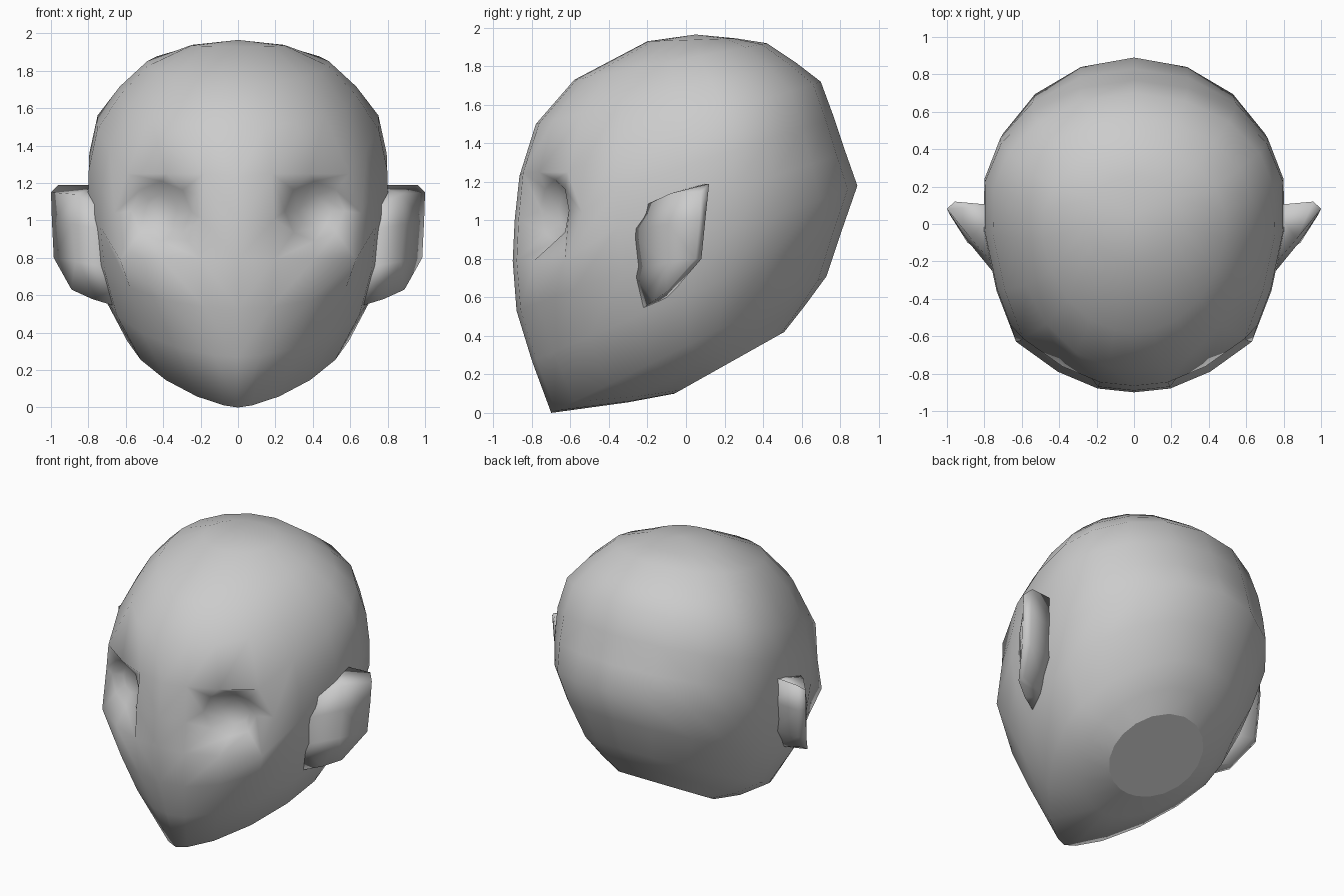
import bpy
import bmesh
from math import sin, cos, radians

default_cube = bpy.data.objects.get("Cube")
if default_cube:
    bpy.data.objects.remove(default_cube, do_unlink=True)

# Single clay grey for everything
clay = bpy.data.materials.new("clay_grey")
clay.use_nodes = True
clay.diffuse_color = (0.6, 0.6, 0.6, 1)
clay.node_tree.nodes["Principled BSDF"].inputs["Base Color"].default_value = clay.diffuse_color


def finish(name, bm):
    """Turn a half mesh into a smooth object mirrored across x."""
    bmesh.ops.recalc_face_normals(bm, faces=bm.faces[:])
    mesh = bpy.data.meshes.new(name)
    bm.to_mesh(mesh)
    bm.free()
    mesh.materials.append(clay)
    obj = bpy.data.objects.new(name, mesh)
    bpy.context.collection.objects.link(obj)
    mirror = obj.modifiers.new("mirror", "MIRROR")
    mirror.use_clip = True
    return obj


def smooth_face(bm, verts):
    face = bm.faces.new(verts)
    face.smooth = True
    return face


def bridge(bm, lower, upper, closed=False):
    """Join two equally long rows of vertices with quads."""
    count = len(lower)
    for i in range(count if closed else count - 1):
        j = (i + 1) % count
        smooth_face(bm, (lower[i], lower[j], upper[j], upper[i]))


# Skull: tilted rings from the neck up to the crown
# front y, front z, back y, back z, half width, widest y, front squareness
SKULL_RINGS = [
    (-.06, .10, .51, .42, .32, .22, 2),
    (-.30, .055, .62, .56, .46, .15, 1.8),
    (-.70, .00, .73, .71, .60, .07, 1.5),
    (-.80, .27, .81, .95, .73, .08, 1.8),
    (-.88, .53, .89, 1.18, .79, .13, 2.1),
    (-.90, .79, .83, 1.35, .81, .13, 2.2),
    (-.89, 1.0, .77, 1.53, .805, .13, 2.2),
    (-.865, 1.23, .70, 1.72, .76, .1, 2.2),
    (-.78, 1.5, .57, 1.82, .64, .05, 2.1),
    (-.58, 1.73, .42, 1.92, .49, 0, 2),
    (-.2, 1.93, .26, 1.945, .25, .03, 2),
]
COLUMNS = [0, 12, 28, 46, 64, 82, 99, 118, 138, 159, 180]


def skull_point(ring, degrees):
    front_y, front_z, back_y, back_z, width, middle, square = ring
    s, c = abs(sin(radians(degrees))), cos(radians(degrees))
    if c > 0:
        x = width * s ** (2 / square)
        y = middle + (front_y - middle) * c ** (2 / square)
    else:
        x = width * s
        y = middle - (back_y - middle) * c
    z = front_z + (back_z - front_z) * (y - front_y) / (back_y - front_y)
    return (x if s > 1e-6 else 0, y, z)


bm = bmesh.new()
rows = [[bm.verts.new(skull_point(ring, a)) for a in COLUMNS] for ring in SKULL_RINGS]
for lower, upper in zip(rows, rows[1:]):
    bridge(bm, lower, upper)
crown = bm.verts.new((0, .05, 1.965))
for a, b in zip(rows[-1], rows[-1][1:]):
    smooth_face(bm, (a, b, crown))
bm.faces.new(rows[0])  # flat neck cut

# Eye socket: level the rim, square the temple, notch the outer corner
lo, mid, hi = rows[5:8]
for row, height in ((lo, .79), (hi, 1.25)):
    for vert in row[1:4]:
        vert.co.z = height
    row[3].co.x += .03
    row[3].co.y -= .02
mid[3].co = (.66, -.54, 1.04)

# Open four faces and sink two rings into the head
rim = [lo[1], lo[2], lo[3], mid[3], hi[3], hi[2], hi[1], mid[1]]
bmesh.ops.delete(bm, geom=[mid[2]], context="VERTS")


def eye_ring(radius_x, radius_z, depth):
    ring = []
    for i in range(8):
        a = radians(225 + 45 * i)
        dx = radius_x * cos(a)
        ring.append(bm.verts.new((.41 + dx, depth + .45 * dx, 1.05 + radius_z * sin(a))))
    return ring


socket = eye_ring(.16, .16, -.68)
pit = eye_ring(.09, .09, -.62)
bridge(bm, rim, socket, closed=True)
bridge(bm, socket, pit, closed=True)
smooth_face(bm, pit)
finish("head", bm)

# Ears: rows from top to lobe, each from front root over the rim to back root
EAR_ROWS = [
    [(.72, -.25, 1.06), (.87, -.08, 1.14), (1, .08, 1.15), (.96, .12, 1.19), (.74, .1, 1.19)],
    [(.71, -.31, .95), (.89, -.09, .98), (.995, .07, 1), (.95, .1, 1), (.74, .09, 1)],
    [(.69, -.29, .75), (.87, -.1, .78), (.985, .05, .8), (.94, .08, .8), (.73, .05, .78)],
    [(.65, -.23, .54), (.78, -.17, .58), (.89, -.1, .63), (.87, -.07, .65), (.65, -.1, .59)],
]
bm = bmesh.new()
ear = [[bm.verts.new(p) for p in row] for row in EAR_ROWS]
for lower, upper in zip(ear, ear[1:]):
    bridge(bm, lower, upper, closed=True)
for end in (ear[0], ear[-1]):
    smooth_face(bm, end)
finish("ears", bm)
